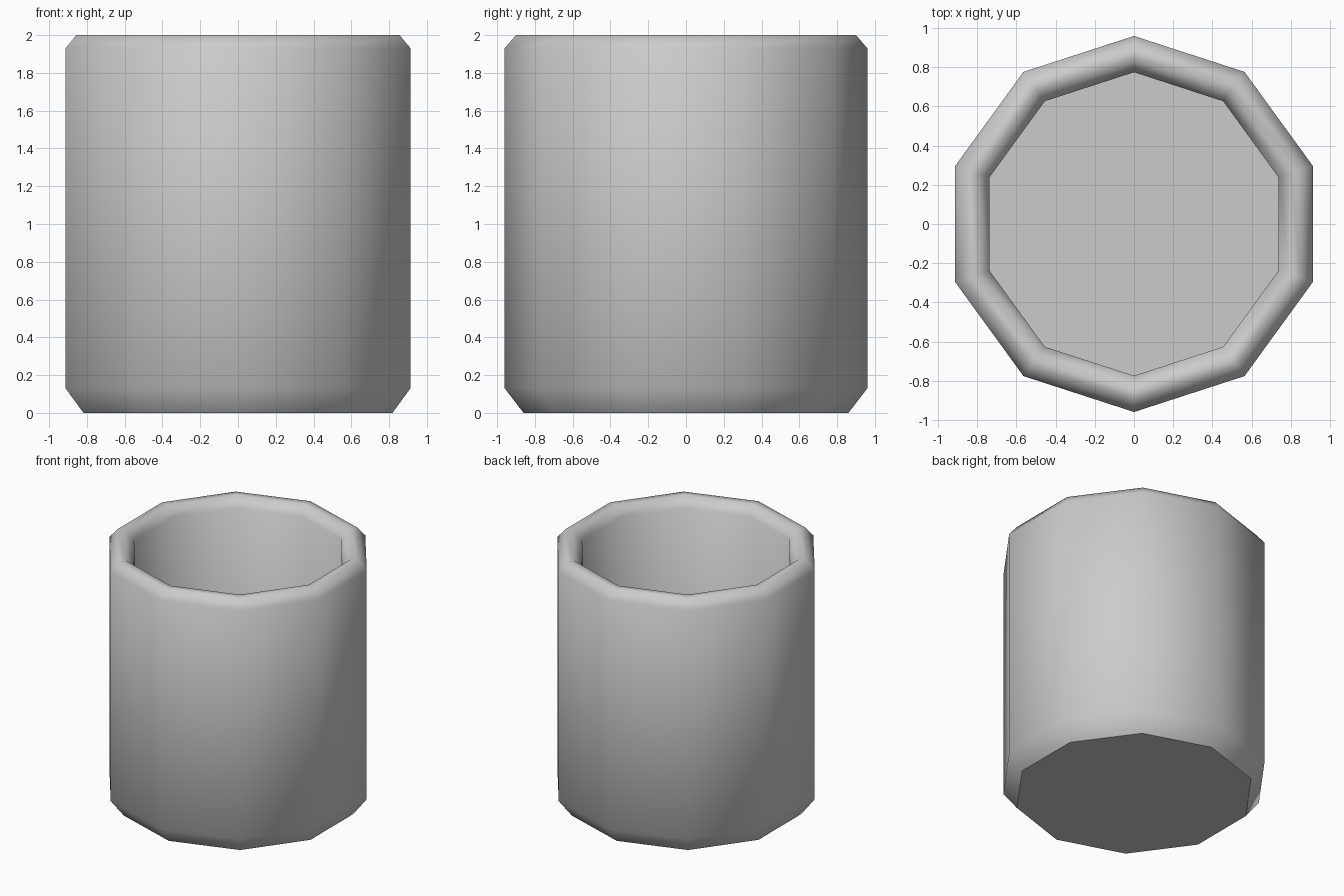
import bpy, bmesh
from math import sin, cos, tau

if "Cube" in bpy.data.objects:
    bpy.data.objects.remove(bpy.data.objects["Cube"])

SIDES = 10
# (radius, height) from the base edge, over the rim, down to the inner floor
PROFILE = [(0.86, 0), (0.96, 0.13), (0.96, 1.93), (0.90, 2.0),
           (0.84, 2.0), (0.775, 1.93), (0.775, 0.15)]

# Ten-sided cup body
bm = bmesh.new()
rings = []
for r, z in PROFILE:
    rings.append([bm.verts.new((r * sin(tau * i / SIDES), -r * cos(tau * i / SIDES), z))
                  for i in range(SIDES)])
for low, high in zip(rings, rings[1:]):
    for i in range(SIDES):
        j = (i + 1) % SIDES
        bm.faces.new((low[i], low[j], high[j], high[i])).smooth = True

# Flat base and flat inner floor, with crisp borders
for face in (bm.faces.new(rings[0][::-1]), bm.faces.new(rings[-1])):
    for edge in face.edges:
        edge.smooth = False

mesh = bpy.data.meshes.new("cup")
bm.to_mesh(mesh)
bm.free()
bpy.context.collection.objects.link(bpy.data.objects.new("cup", mesh))
